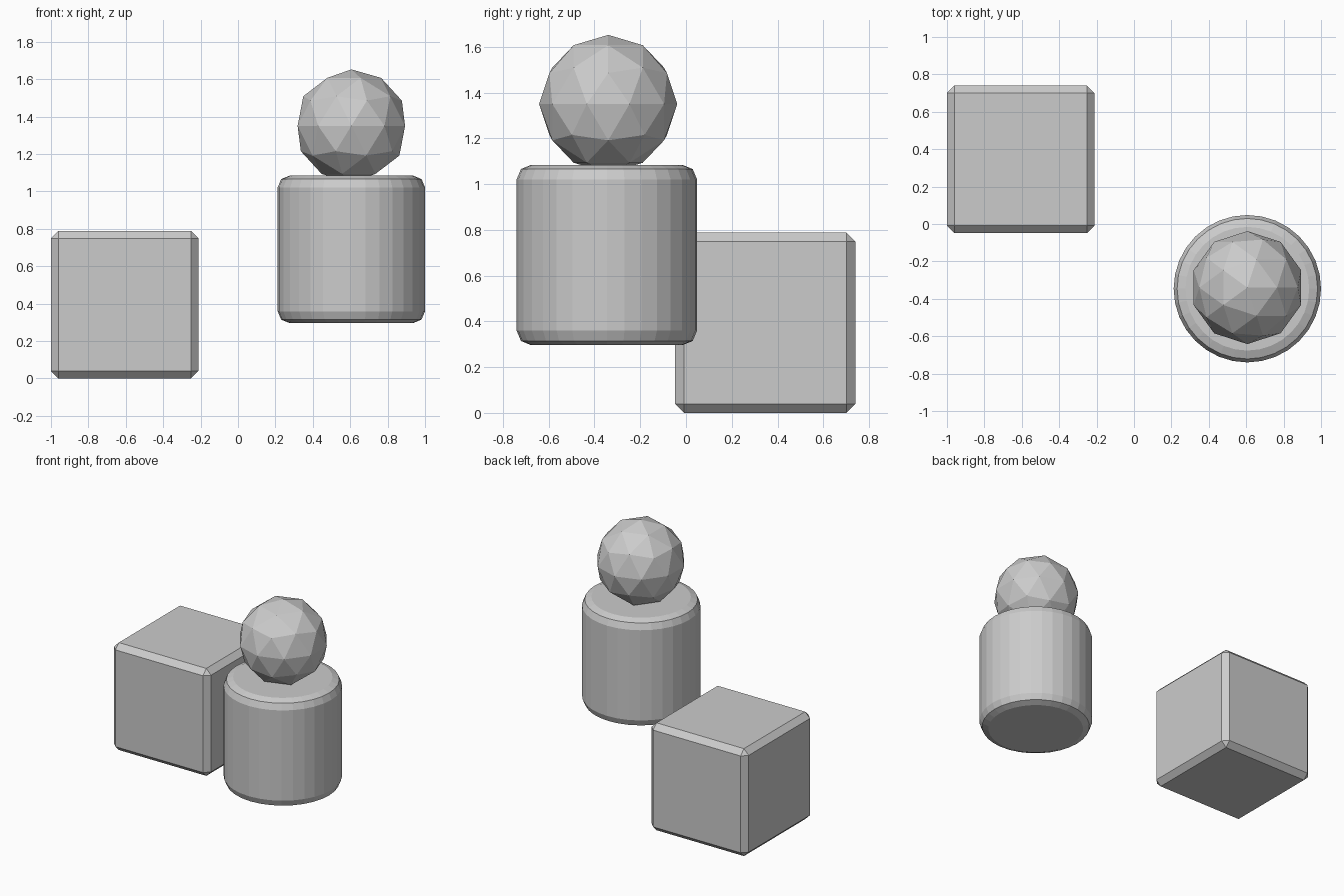
import bpy

if "Cube" in bpy.data.objects:
    bpy.data.objects.remove(bpy.data.objects["Cube"])

HALF = 0.394   # half size shared by the block and the drum


def finish(name, width=0.0, segments=1):
    """Name the active object and, if asked, bevel its sharp edges."""
    ob = bpy.context.object
    ob.name = name
    if width:
        mod = ob.modifiers.new("Bevel", 'BEVEL')
        mod.width = width
        mod.segments = segments
        mod.limit_method = 'ANGLE'
    return ob


# Chamfered block
bpy.ops.mesh.primitive_cube_add(size=2 * HALF, location=(-0.606, 0.346, HALF))
finish("block", 0.039)

# Round-edged drum
bpy.ops.mesh.primitive_cylinder_add(vertices=32, radius=HALF, depth=2 * HALF,
                                    location=(0.606, -0.346, 0.69))
finish("drum", 0.063, 2)

# Faceted ball sunk slightly into the drum
bpy.ops.mesh.primitive_ico_sphere_add(subdivisions=2, radius=0.302,
                                      location=(0.606, -0.34, 1.35))
finish("ball")
